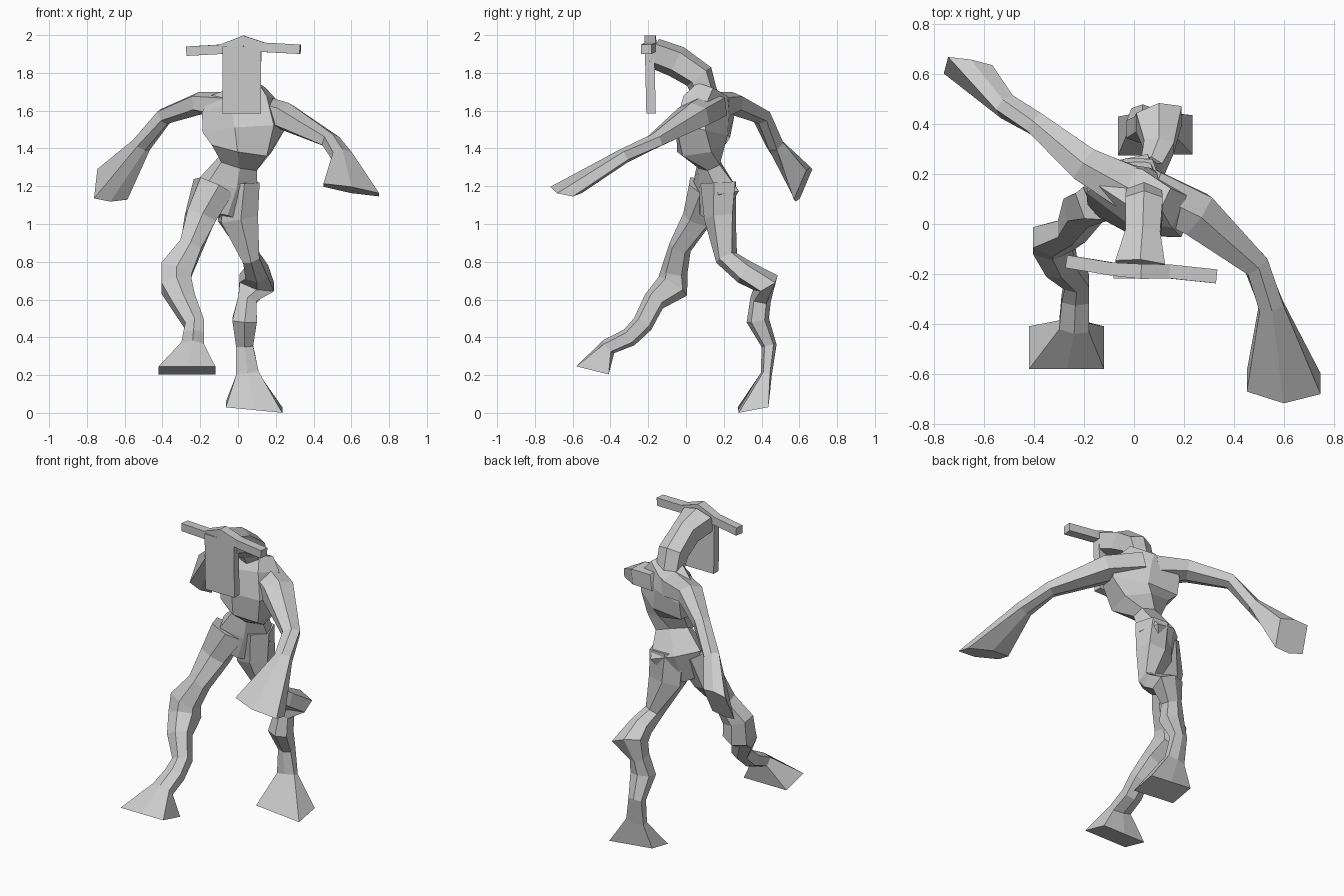
import bpy
import bmesh
from math import radians, cos, sin
from mathutils import Vector

cube = bpy.data.objects.get("Cube")
if cube:
    bpy.data.objects.remove(cube, do_unlink=True)

grey = bpy.data.materials.new("plain grey")
grey.use_nodes = True
colour = (0.6, 0.6, 0.6, 1)
grey.diffuse_color = colour
grey.node_tree.nodes["Principled BSDF"].inputs["Base Color"].default_value = colour


def six_sided(shoulder):
    """Cross-section: a box at shoulder 1, a pointed hexagon below that."""
    s = shoulder
    return [(1, s), (0, 1), (-1, s), (-1, -s), (0, -1), (1, -s)]


def finish(name, bm):
    bmesh.ops.recalc_face_normals(bm, faces=bm.faces)
    mesh = bpy.data.meshes.new(name)
    bm.to_mesh(mesh)
    bm.free()
    mesh.materials.append(grey)
    obj = bpy.data.objects.new(name, mesh)
    bpy.context.collection.objects.link(obj)
    return obj


def loft(name, rings, shoulder=0.6, end_shoulder=None, end_dir=None):
    """Skin rings of (x, y, z, half width, half depth, yaw) along their path."""
    bm = bmesh.new()
    centres = [Vector(r[:3]) for r in rings]
    loops = []
    last = len(rings) - 1
    for i, (x, y, z, width, depth, yaw) in enumerate(rings):
        before = centres[max(i - 1, 0)]
        after = centres[min(i + 1, last)]
        along = (after - before).normalized()
        profile = six_sided(shoulder)
        if i == last:
            if end_dir:
                along = Vector(end_dir).normalized()
            if end_shoulder is not None:
                profile = six_sided(end_shoulder)
        u = Vector((cos(radians(yaw)), sin(radians(yaw)), 0))
        u = (u - along * u.dot(along)).normalized()
        v = along.cross(u)
        loops.append([bm.verts.new(centres[i] + u * a * width + v * b * depth)
                      for a, b in profile])
    for low, high in zip(loops, loops[1:]):
        for k in range(len(low)):
            n = (k + 1) % len(low)
            bm.faces.new((low[k], low[n], high[n], high[k]))
    bm.faces.new(loops[0])
    bm.faces.new(loops[-1])
    return finish(name, bm)


# Torso: hips twist one way, shoulders the other
loft("torso", [
    (-.08, .13, 1.04, .07, .06, 25),
    (-.05, .16, 1.2, .15, .1, 25),
    (0, .12, 1.32, .1, .06, 10),
    (.02, .08, 1.4, .15, .13, -10),
    (.03, .09, 1.49, .2, .14, -20),
    (.01, .12, 1.62, .19, .12, -25),
    (0, .15, 1.7, .14, .08, -25),
])

# Neck and head, sweeping up and forward
loft("head", [
    (.04, .12, 1.64, .07, .06, 0),
    (.04, .07, 1.78, .075, .08, 0),
    (.035, -.05, 1.86, .07, .085, 0),
    (.025, -.17, 1.905, .1, .08, 0),
])

# Long flat face hanging from the brow
bm = bmesh.new()
bmesh.ops.create_cube(bm, size=1)
for vert in bm.verts:
    top = vert.co.z > 0
    vert.co = Vector((.02 + vert.co.x * .205,
                      -.185 + vert.co.y * .05 - (.008 if top else 0),
                      1.94 if top else 1.585))
finish("face", bm)

# Horn bar across the brow
loft("horns", [
    (-.27, -.15, 1.915, .026, .025, 90),
    (-.09, -.18, 1.925, .026, .025, 90),
    (.03, -.19, 1.97, .03, .028, 90),
    (.14, -.19, 1.935, .028, .025, 90),
    (.33, -.21, 1.925, .028, .025, 90),
], shoulder=1)

# Left arm reaches forward, palm down
loft("left_arm", [
    (.06, .13, 1.62, .09, .08, 60),
    (.25, .04, 1.57, .09, .075, 55),
    (.49, -.165, 1.44, .05, .04, 40),
    (.55, -.33, 1.36, .05, .04, 10),
    (.6, -.635, 1.18, .15, .085, 0),
], end_shoulder=.5, end_dir=(-.18, -.2, -1))

# Right arm swings back
loft("right_arm", [
    (-.03, .15, 1.62, .09, .08, 50),
    (-.2, .24, 1.64, .07, .06, 50),
    (-.39, .4, 1.57, .045, .045, 50),
    (-.51, .47, 1.42, .045, .045, 30),
    (-.665, .62, 1.21, .09, .1, -15),
], end_shoulder=.85, end_dir=(.15, .9, -.4))

# Left leg trails behind
loft("left_leg", [
    (0, .17, 1.22, .1, .1, 20),
    (0, .18, 1.03, .1, .085, 10),
    (.07, .215, .82, .045, .06, 0),
    (.1, .31, .745, .06, .065, 0),
    (.1, .42, .69, .095, .075, 0),
    (.05, .395, .6, .05, .055, 0),
    (.035, .38, .49, .065, .06, 0),
    (.035, .44, .355, .045, .04, 0),
    (.05, .425, .205, .06, .03, 0),
    (.085, .355, .03, .15, .08, 0),
], end_shoulder=1, end_dir=(-.1, .19, -1))

# Right leg lifts forward
loft("right_leg", [
    (-.13, .1, 1.2, .1, .09, 20),
    (-.2, .06, 1.03, .08, .08, 10),
    (-.25, -.03, .88, .06, .06, 0),
    (-.325, -.06, .76, .085, .07, 0),
    (-.325, -.07, .67, .08, .09, 0),
    (-.29, -.17, .59, .065, .06, 0),
    (-.23, -.23, .47, .05, .055, 0),
    (-.235, -.3, .4, .055, .05, 0),
    (-.24, -.41, .35, .06, .045, 0),
    (-.27, -.495, .225, .15, .088, 0),
], end_shoulder=1, end_dir=(0, -.25, -1))
